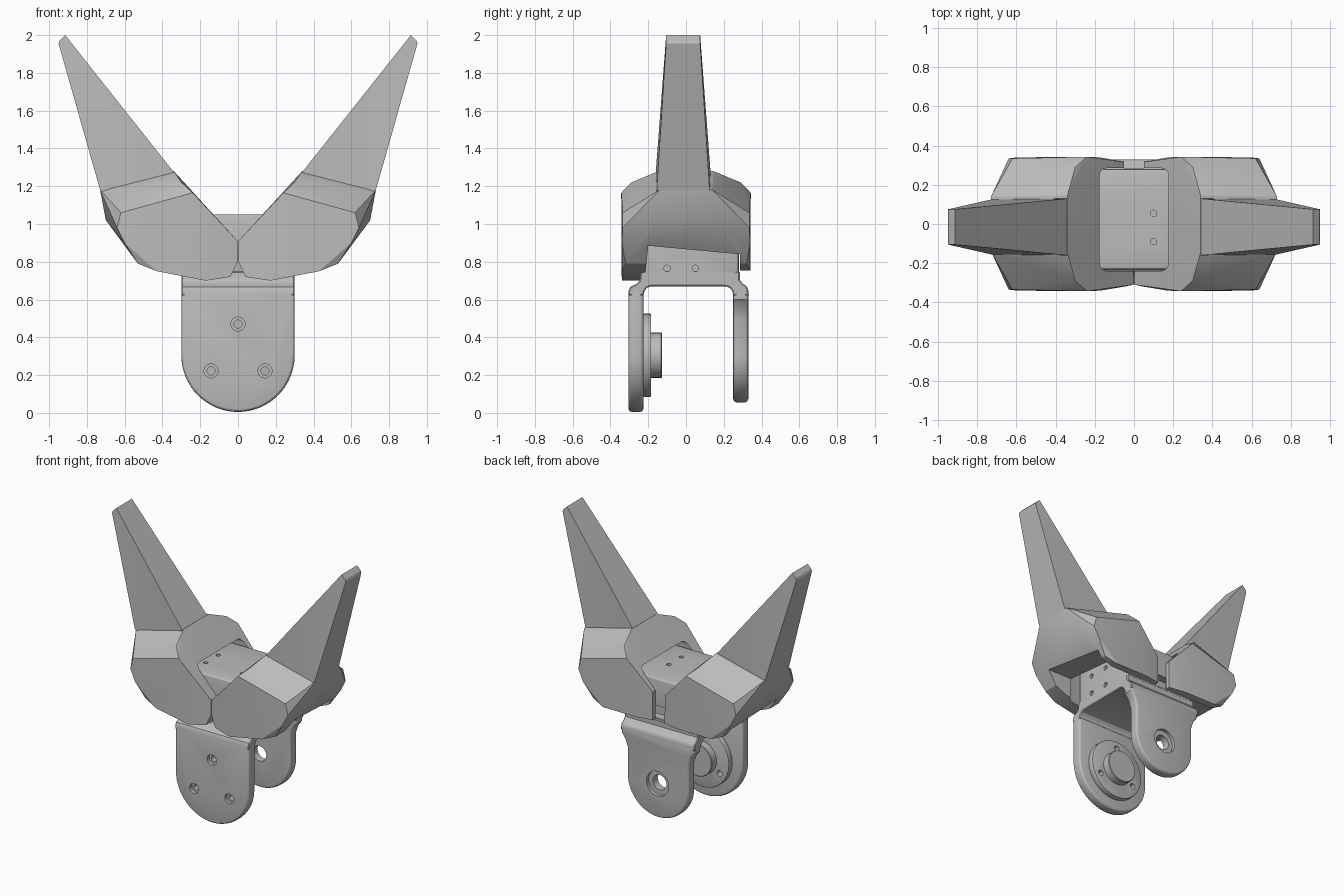
import bpy, bmesh, math
from mathutils import Matrix, Vector

cube = bpy.data.objects.get("Cube")
if cube:
    bpy.data.objects.remove(cube, do_unlink=True)

grey = bpy.data.materials.new("plain_grey")
grey.use_nodes = True
grey.diffuse_color = (0.5, 0.5, 0.5, 1)
grey.node_tree.nodes["Principled BSDF"].inputs["Base Color"].default_value = (0.5, 0.5, 0.5, 1)


def finish(name, bm):
    bmesh.ops.recalc_face_normals(bm, faces=bm.faces)
    mesh = bpy.data.meshes.new(name)
    bm.to_mesh(mesh)
    bm.free()
    mesh.materials.append(grey)
    ob = bpy.data.objects.new(name, mesh)
    bpy.context.collection.objects.link(ob)
    return ob


def hull(name, points):
    bm = bmesh.new()
    for p in points:
        bm.verts.new(p)
    bmesh.ops.convex_hull(bm, input=bm.verts)
    bmesh.ops.dissolve_limit(bm, angle_limit=0.02, verts=bm.verts, edges=bm.edges)
    return finish(name, bm)


def box(name, x, y, z):
    return hull(name, [(a, b, c) for a in x for b in y for c in z])


def prism(name, outline, lo, hi, axis="y"):
    """Extrude a closed outline along y (points are x, z) or x (points are y, z)."""
    bm = bmesh.new()
    place = (lambda a, b: (a, lo, b)) if axis == "y" else (lambda a, b: (lo, a, b))
    face = bm.faces.new([bm.verts.new(place(a, b)) for a, b in outline])
    new = bmesh.ops.extrude_face_region(bm, geom=[face])["geom"]
    move = Vector((0, hi - lo, 0)) if axis == "y" else Vector((hi - lo, 0, 0))
    bmesh.ops.translate(bm, vec=move, verts=[v for v in new if isinstance(v, bmesh.types.BMVert)])
    return finish(name, bm)


def rod(name, centre, radius, length, axis="Y", end=None):
    bm = bmesh.new()
    turn = {"X": Matrix.Rotation(math.pi / 2, 4, "Y"),
            "Y": Matrix.Rotation(math.pi / 2, 4, "X"), "Z": Matrix()}[axis]
    bmesh.ops.create_cone(bm, cap_ends=True, segments=32, radius1=radius, radius2=end or radius,
                          depth=length, matrix=Matrix.Translation(centre) @ turn)
    return finish(name, bm)


def apply(ob, mod):
    bpy.context.view_layer.objects.active = ob
    bpy.ops.object.modifier_apply(modifier=mod.name)


def bevel(ob, width, segments=3):
    mod = ob.modifiers.new("round", "BEVEL")
    mod.width, mod.segments = width, segments
    mod.limit_method, mod.angle_limit = "ANGLE", math.radians(40)
    apply(ob, mod)


def cut(ob, cutters):
    for c in cutters:
        mod = ob.modifiers.new("cut", "BOOLEAN")
        mod.operation, mod.solver, mod.object = "DIFFERENCE", "EXACT", c
        apply(ob, mod)
        bpy.data.objects.remove(c, do_unlink=True)


def smooth(ob):
    bpy.ops.object.select_all(action="DESELECT")
    ob.select_set(True)
    bpy.context.view_layer.objects.active = ob
    bpy.ops.object.shade_smooth_by_angle(angle=math.radians(25))


def tab(radius, centre, shoulder):
    """Half-round plate outline with an upper edge running into the bridge."""
    arc = [math.pi + math.pi * i / 32 for i in range(33)]
    pts = [(radius * math.cos(a), centre + radius * math.sin(a)) for a in arc]
    return pts + shoulder + [(-x, z) for x, z in reversed(shoulder)]


AXLE = 0.305
screws = [(0.165 * math.sin(a), AXLE + 0.165 * math.cos(a))
          for a in (0, math.tau / 3, -math.tau / 3)]

# Front plate with three countersunk screw holes
front = prism("front_plate", tab(0.3, 0.305, [(0.3, 0.655)]), -0.305, -0.225)
bevel(front, 0.02)
cut(front, [rod("cutter", (x, -0.26, z), 0.021, 0.2) for x, z in screws])
cut(front, [rod("cutter", (x, -0.3, z), 0.037, 0.04) for x, z in screws])

# Back plate with shoulders and a recessed bearing hole
back = prism("back_plate", tab(0.25, 0.305, [(0.25, 0.5), (0.27, 0.56), (0.3, 0.6), (0.3, 0.655)]),
             0.25, 0.33)
bevel(back, 0.02)
cut(back, [rod("cutter", (0, 0.29, AXLE), 0.055, 0.2),
           rod("cutter", (0, 0.33, AXLE), 0.09, 0.05)])

# Servo horn disc and hub on the inside of the front plate
disc = rod("horn_disc", (0, -0.206, AXLE), 0.22, 0.044)
bevel(disc, 0.006, 2)
cut(disc, [rod("cutter", (x, -0.2, z), 0.021, 0.2) for x, z in screws])
hub = rod("horn_hub", (0, -0.16, AXLE), 0.12, 0.065)
bevel(hub, 0.004, 1)

# Curved bridge joining both plates
half = [(-0.305, 0.62), (-0.305, 0.645), (-0.295, 0.667), (-0.265, 0.682), (-0.245, 0.7),
        (-0.24, 0.75)]
rear = [(0.285, 0.75), (0.285, 0.705), (0.3, 0.685), (0.325, 0.667), (0.33, 0.645), (0.33, 0.62)]
inner = [(0.25, 0.62), (0.245, 0.645), (0.232, 0.662), (0.21, 0.67),
         (-0.185, 0.67), (-0.207, 0.662), (-0.22, 0.645), (-0.225, 0.62)]
bridge = prism("bridge", half + rear + inner, -0.3, 0.3, "x")
bevel(bridge, 0.006, 1)

# Wrist block with screw holes on the top and both sides
block = box("wrist_block", (-0.3, 0.3), (-0.235, 0.28), (0.69, 1.05))
bevel(block, 0.02)
cut(block, [rod("cutter", (x, y, 1.05), 0.016, 0.1, "Z") for x in (-0.2, 0.1) for y in (-0.09, 0.055)])
cut(block, [rod("cutter", (x, y, z), 0.017, 0.1, "X")
            for x in (-0.3, 0.3) for y in (-0.1, 0.05) for z in (0.765, 0.9)])
cut(block, [box("cutter", (-0.1, 0.1), (0.22, 0.4), (0.76, 0.85))])

parts = [front, back, disc, hub, bridge, block]

# Two mirrored claws: a faceted shell gripping the block, and a long spike
for side, s in (("left", 1), ("right", -1)):
    rim = [(0.002, 0.31, 0.8), (0.002, 0.31, 0.91), (0.04, 0.318, 0.72), (0.17, 0.34, 0.7),
           (0.24, 0.343, 1.165), (0.3, 0.29, 1.22), (0.43, 0.34, 0.75), (0.53, 0.32, 0.79),
           (0.6, 0.34, 0.9), (0.64, 0.335, 0.98), (0.62, 0.335, 1.06),
           (0.70, 0.16, 1.02), (0.73, 0.14, 1.18), (0.34, 0.145, 1.28)]
    shell = hull(side + "_claw_shell", [(s * x, y * f, z) for x, y, z in rim for f in (1, -1)])
    cavity = box("cutter", (-0.4, 0.4), (-0.24, 0.285), (0.4, 1.1))
    bevel(cavity, 0.04)
    under = hull("cutter", [(x, y, z) for x in (-1, 1)
                            for y, z in ((-0.24, 0.5), (-0.2, 0.885), (0.285, 0.84), (0.285, 0.5))])
    trim = box("cutter", (-1, 1), (0.2, 0.5), (0.4, 0.755))
    gap = box("cutter", (-0.05, 0.05), (0.2, 0.5), (0.4, 1.3))
    cut(shell, [cavity, under, trim, gap])

    section = [(0.34, 1.275, 0.145), (0.37, 1.22, 0.14), (0.70, 1.15, 0.14), (0.73, 1.18, 0.14),
               (0.95, 1.955, 0.09), (0.945, 1.97, 0.09), (0.915, 2.0, 0.09)]
    spike = hull(side + "_claw_spike",
                 [(s * x, f * w - 0.015, z) for x, z, w in section for f in (1, -1)])
    parts += [shell, spike]

for ob in parts:
    smooth(ob)
